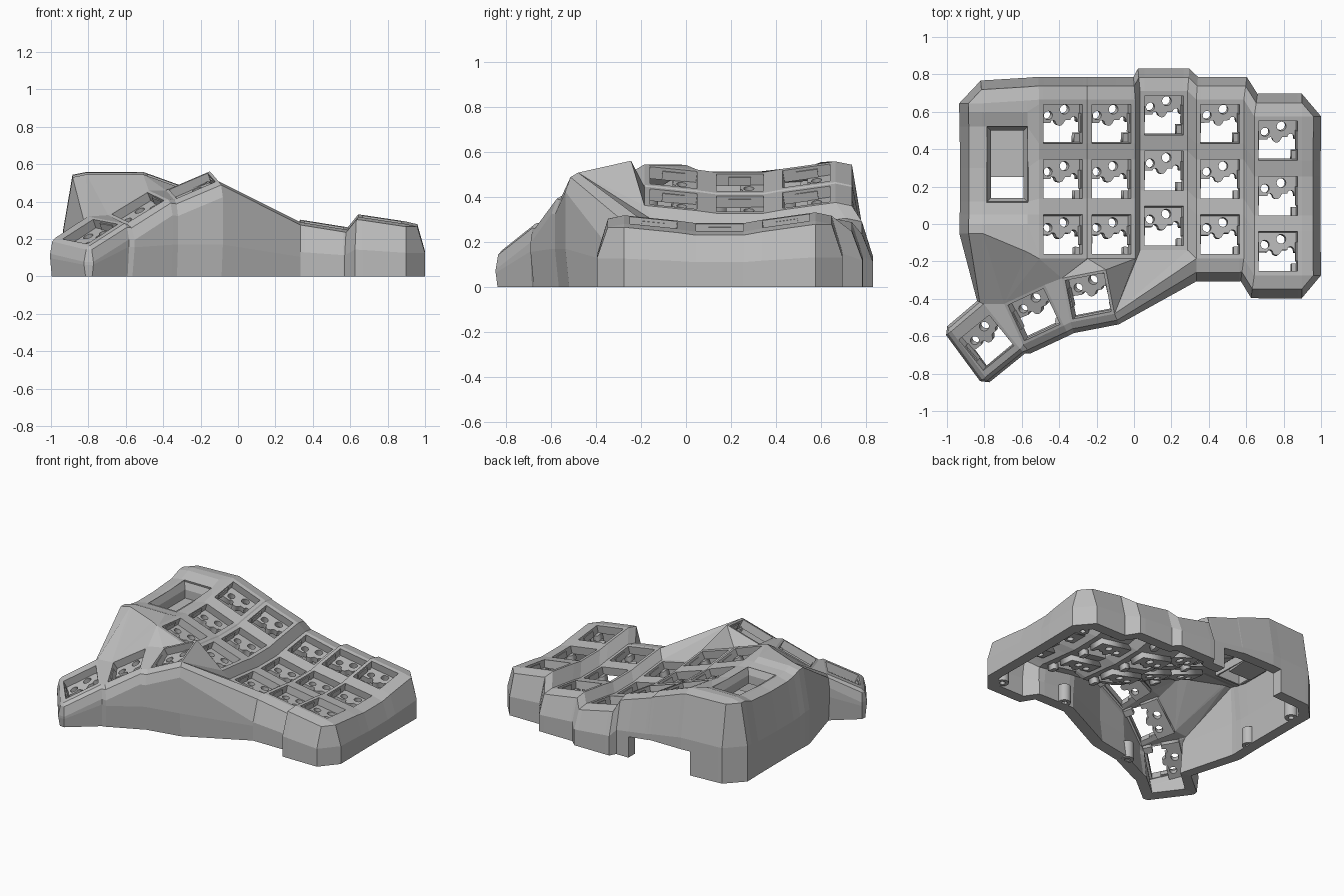
import bpy, bmesh, math
from mathutils import Matrix, Vector

if "Cube" in bpy.data.objects:
    bpy.data.objects.remove(bpy.data.objects["Cube"])

grey = bpy.data.materials.new("matte_grey")
grey.use_nodes = True
COLOUR = (0.5, 0.5, 0.5, 1)
grey.diffuse_color = COLOUR
grey.node_tree.nodes["Principled BSDF"].inputs["Base Color"].default_value = COLOUR

HOLE, EDGE = 0.105, 0.127
TOP_THICKNESS, WALL_THICKNESS = 0.056, 0.075


def add_object(name, mesh, matrix=None):
    if not mesh.materials:
        mesh.materials.append(grey)
    ob = bpy.data.objects.new(name, mesh)
    bpy.context.scene.collection.objects.link(ob)
    if matrix:
        ob.matrix_world = matrix
    return ob


def thicken(ob, thickness):
    mod = ob.modifiers.new("thickness", "SOLIDIFY")
    mod.thickness, mod.offset = thickness, -1
    return mod


def key_frame(x, y, z, yaw, slope_x, slope_y):
    """Frame of a sloped key plate: turned about z, then sheared upwards."""
    c, s = math.cos(yaw), math.sin(yaw)
    ax, ay = Vector((c, s, slope_x)), Vector((-s, c, slope_y))
    az = ax.cross(ay).normalized()
    m = Matrix((ax, ay, az)).transposed().to_4x4()
    m.translation = (x, y, z)
    return m


# Finger columns: x, y of the middle key, height, sideways slope
columns = [(-0.38, 0.24, 0.465, -0.36), (-0.12, 0.24, 0.37, -0.33),
           (0.16, 0.285, 0.23, -0.22), (0.46, 0.24, 0.235, -0.16),
           (0.77, 0.15, 0.265, -0.15)]
# Rows: step from the middle key, rise, tilt
rows = [(-0.295, 0.022, -0.1), (0, 0, 0), (0.295, 0.03, 0.14)]
finger_keys = [[key_frame(x, y + dy, z + dz, 0, slope, tilt) for dy, dz, tilt in rows]
               for x, y, z, slope in columns]
# Thumb keys from the outer tip inwards
thumb_keys = [key_frame(-0.79, -0.635, 0.24, math.radians(39), 0.5, 0.12),
              key_frame(-0.535, -0.485, 0.37, math.radians(25), 0.55, 0.2),
              key_frame(-0.245, -0.385, 0.485, math.radians(11), 0.42, 0.22)]

bm = bmesh.new()


def face(*verts):
    bm.faces.new(verts)


# Finger grid, eight stations from front to back
grid = []
for keys in finger_keys:
    for lx in (-EDGE, -HOLE, HOLE, EDGE):
        line = [(0, -0.13)] + [(k, ly) for k in range(3) for ly in (-HOLE, HOLE)] + [(2, 0.13)]
        grid.append([bm.verts.new(keys[k] @ Vector((lx, ly, 0))) for k, ly in line])

# Side panel beside the inner column, levelled with its edge
panel_y = [0.0, 0.05, 0.12, 0.3, 0.52, 0.6]
panel = []
for x, front, back in ((-0.81, -0.05, 0.645), (-0.785, -0.06, 0.647), (-0.57, -0.15, 0.66)):
    ys = [front] + panel_y + [back]
    panel.append([bm.verts.new((x, y, v.co.z)) for y, v in zip(ys, grid[0])])
grid = panel + grid

for i in range(len(grid) - 1):
    for j in range(7):
        pocket = i == 1 and j in (3, 4)
        key_hole = i >= 3 and (i - 3) % 4 == 1 and j in (1, 3, 5)
        if not (pocket or key_hole):
            face(grid[i][j], grid[i + 1][j], grid[i + 1][j + 1], grid[i][j + 1])

# Thumb plates, corners in order front-left, front-right, back-right, back-left
corners = [(-1, -1), (1, -1), (1, 1), (-1, 1)]
square = [(a * 0.12, b * 0.12) for a, b in corners]
tip = [(-0.12, -0.14), (0.12, -0.14), (0.12, 0.17), (-0.106, 0.165)]
thumbs = []
for m, outline in zip(thumb_keys, (tip, square, square)):
    outer = [bm.verts.new(m @ Vector((x, y, 0))) for x, y in outline]
    inner = [bm.verts.new(m @ Vector((a * HOLE, b * HOLE, 0))) for a, b in corners]
    for k in range(4):
        n = (k + 1) % 4
        face(outer[k], outer[n], inner[n], inner[k])
    thumbs.append(outer)
t1, t2, t3 = thumbs
for a, b in ((t1, t2), (t2, t3)):
    face(a[1], b[0], b[3], a[2])

# Facets joining the thumb plates to the front of the finger grid
front = [line[0] for line in grid]
fans = [(t1[2], 0, 0), (t2[3], 0, 3), (t2[2], 3, 3), (t3[3], 3, 7), (t3[2], 7, 10), (t3[1], 10, 15)]
for n, (v, a, b) in enumerate(fans):
    for k in range(a, b):
        face(v, front[k + 1], front[k])
    if n + 1 < len(fans):
        face(v, fans[n + 1][0], front[b])

# Extra back vertex where the cable opening ends
back = [line[7] for line in grid]
cut_edge = bm.edges.get((back[8], back[9]))
notch_end = bmesh.utils.edge_split(cut_edge, back[8], 0.6)[1]
back.insert(9, notch_end)
notch_verts = set(back[2:10])

# Border of the top, counter-clockwise
border = (grid[0][::-1] + [t1[2], t1[3], t1[0], t1[1], t2[0], t2[1], t3[0], t3[1]]
          + front[15:] + grid[-1][1:] + back[-2:0:-1])
thumb_reach = {v: r for plate, r in ((t1, 0.035), (t2, 0.06), (t3, 0.06)) for v in plate}


def edge_normal(a, b):
    d = b.co - a.co
    return Vector((d.y, -d.x, 0)).normalized()


# Outward directions: square corners are split into chamfers, jogs between columns smoothed
steps = []
count = len(border)
for k, v in enumerate(border):
    n0 = edge_normal(border[k - 1], v)
    n1 = edge_normal(v, border[(k + 1) % count])
    turn = n0.dot(n1)
    if v is front[15]:
        steps.append((v, n1))
    elif v not in thumb_reach and 0.3 < turn < 0.9:
        steps.append((v, edge_normal(border[k - 3], border[(k + 3) % count])))
    elif n0.cross(n1).z > 0.75:
        steps += [(v, n0), (v, n1)]
    else:
        mid = (n0 + n1).normalized()
        steps.append((v, mid / max(0.7, mid.dot(n0))))

# Walls: soft shoulder, chamfer, straight skirt
rings = []
for v, n in steps:
    z = v.co.z
    if v in thumb_reach:
        reach_x = reach_y = thumb_reach[v]
        shoulder, low, foot = z - 0.02, z - 0.085, 0.7
    else:
        reach_x, reach_y = 0.08 + 0.08 * z, 0.122
        shoulder, low, foot = z - 0.015, z * 0.45, 1
    levels = [(0.6, shoulder), (1, low), (1, min(0.17, low * 0.8)), (foot, 0)]
    rings.append([v] + [bm.verts.new((v.co.x + n.x * reach_x * f, v.co.y + n.y * reach_y * f, h))
                        for f, h in levels])
for k, a in enumerate(rings):
    b = rings[(k + 1) % len(rings)]
    for j in range(4):
        if j == 3 and a[0] in notch_verts and b[0] in notch_verts:
            continue  # cable opening in the back wall
        quad = [a[j], a[j + 1], b[j + 1], b[j]]
        face(*dict.fromkeys(quad))

bmesh.ops.recalc_face_normals(bm, faces=bm.faces)
if sum(f.normal.z * f.calc_area() for f in bm.faces) < 0:
    bmesh.ops.reverse_faces(bm, faces=bm.faces)
bm.verts.index_update()
skirt = [v.index for ring in rings for v in ring[2:]]
case_mesh = bpy.data.meshes.new("case_shell")
bm.to_mesh(case_mesh)
bm.free()
case = add_object("case_shell", case_mesh)
case.vertex_groups.new(name="skirt").add(skirt, 1, "REPLACE")
shell = thicken(case, WALL_THICKNESS)
shell.vertex_group = "skirt"
shell.thickness_vertex_group = TOP_THICKNESS / WALL_THICKNESS

# Display pocket: sloped frame, straight sides, floor with a slot at the front
bm = bmesh.new()
loops = []
for inset, z in ((0, 0.515), (0.02, 0.47), (0.02, 0.41)):
    x0, x1, y0, y1 = -0.785 + inset, -0.57 - inset, 0.12 + inset, 0.52 - inset
    loops.append([bm.verts.new((x, y, z)) for x, y in ((x0, y0), (x1, y0), (x1, y1), (x0, y1))])
for a, b in zip(loops, loops[1:]):
    for k in range(4):
        n = (k + 1) % 4
        face(a[k], a[n], b[n], b[k])
lip = [bm.verts.new((v.co.x, 0.25, v.co.z)) for v in loops[2][:2]]
face(lip[0], lip[1], loops[2][2], loops[2][3])
pocket_mesh = bpy.data.meshes.new("display_pocket")
bm.to_mesh(pocket_mesh)
bm.free()
thicken(add_object("display_pocket", pocket_mesh), 0.018)


def flat_part(name, outlines, z, half_height):
    """Extruded flat outline; an outline inside another becomes a hole."""
    curve = bpy.data.curves.new(name, "CURVE")
    curve.dimensions, curve.fill_mode, curve.extrude = "2D", "BOTH", half_height
    for pts in outlines:
        spline = curve.splines.new("POLY")
        spline.points.add(len(pts) - 1)
        for p, (x, y) in zip(spline.points, pts):
            p.co = (x, y, 0, 1)
        spline.use_cyclic_u = True
    temp = bpy.data.objects.new(name, curve)
    mesh = bpy.data.meshes.new_from_object(temp)
    bpy.data.objects.remove(temp)
    mesh.transform(Matrix.Translation((0, 0, z)))
    mesh.materials.clear()
    return mesh


def arc(x, y, r, start=0, end=360, count=16):
    angles = [math.radians(start + (end - start) * k / count) for k in range(count)]
    return [(x + r * math.cos(a), y + r * math.sin(a)) for a in angles]


# Switch holder under each key: rear plate with round holes and bites, plus a corner tab
holder_outline = ([(-0.12, 0.118), (-0.12, 0.0), (-0.05, 0.0), (-0.045, 0.012), (-0.03, 0.012)]
                  + arc(0, 0.005, 0.022, 180, 360, 8)
                  + [(0.03, 0.012), (0.055, 0.012)]
                  + arc(0.075, 0.012, 0.018, 180, 0, 8)
                  + [(0.094, 0.0), (0.12, 0.0), (0.12, 0.118)])
tab = [(0.08, -0.118), (0.12, -0.118), (0.12, -0.06), (0.08, -0.06)]
holes = [arc(0.025, 0.07, 0.025), arc(-0.062, 0.04, 0.023)]
holder = flat_part("switch_holder", [holder_outline, tab] + holes, -0.072, 0.02)
# Clip ledges on the sides of the key hole
bm = bmesh.new()
bm.from_mesh(holder)
for side in (-1, 1):
    place = Matrix.Translation((side * 0.107, 0, -0.034)) @ Matrix.Diagonal((0.016, 0.1, 0.04, 1))
    bmesh.ops.create_cube(bm, size=1, matrix=place)
bm.to_mesh(holder)
bm.free()
for keys in finger_keys:
    for m in keys:
        add_object("finger_switch_holder", holder, m)
for m in thumb_keys:
    add_object("thumb_switch_holder", holder, m)

# Screw posts inside the skirt
post = flat_part("screw_post", [arc(0, 0, 0.042), arc(0, 0, 0.018)], 0.06, 0.06)
for x, y in ((0.87, -0.28), (0.4, -0.22), (-0.38, -0.52), (-0.86, 0.12), (-0.84, 0.57), (0.9, 0.56)):
    add_object("screw_post", post, Matrix.Translation((x, y, 0)))
